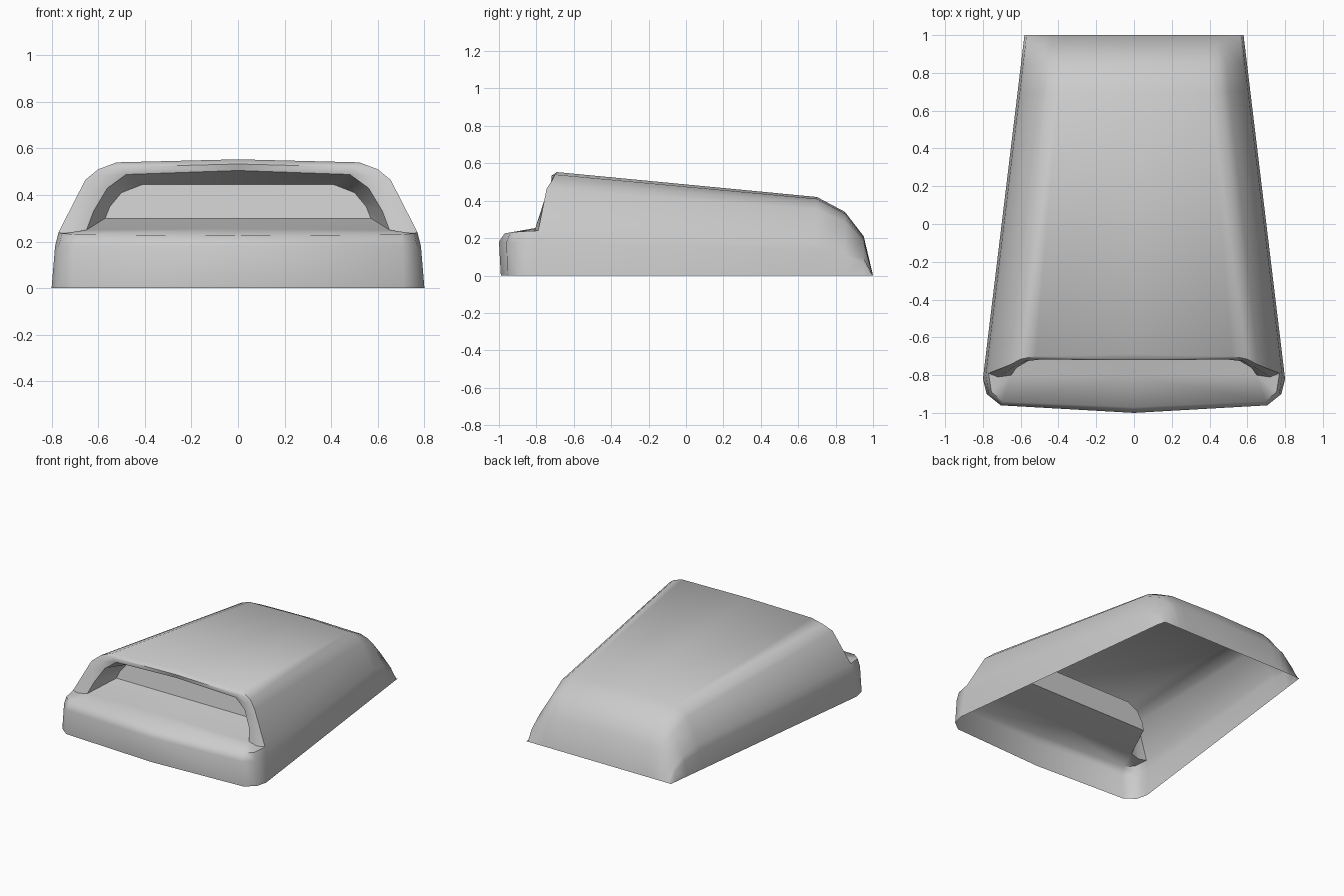
import bpy, bmesh

cube = bpy.data.objects.get("Cube")
if cube:
    bpy.data.objects.remove(cube, do_unlink=True)

grey = bpy.data.materials.new("plain_grey")
grey.use_nodes = True
colour = (0.6, 0.6, 0.6, 1)
grey.diffuse_color = colour
grey.node_tree.nodes["Principled BSDF"].inputs["Base Color"].default_value = colour

bm = bmesh.new()


def loft(rows):
    """Skin a list of equally long point rows with quads."""
    grid = [[bm.verts.new(p) for p in row] for row in rows]
    for a, b in zip(grid, grid[1:]):
        for i in range(len(a) - 1):
            bm.faces.new((a[i], a[i + 1], b[i + 1], b[i]))


# Outer edge of the intake, from the bottom of the side to the centre ridge
rim = [(.8, -.82, 0), (.785, -.8, .18), (.77, -.79, .24), (.655, -.745, .465),
       (.6, -.715, .51), (.52, -.7, .54), (0, -.69, .553)]


def station(y, width, height):
    """Rim profile scaled to a cross-section further back."""
    return [(x * width / .8, y, z * height / .553) for x, _, z in rim]


# Tapering cover that rounds down to the rear edge
loft([rim, station(.7, .616, .42), station(.85, .598, .34),
      station(.95, .586, .21), station(1, .58, 0)])

# Rolled lip and throat of the intake
lip_mid = [(.72, -.81, .24), (.635, -.755, .41), (.58, -.727, .48), (.5, -.718, .52), (0, -.72, .533)]
lip_in = [(.65, -.8, .25), (.62, -.76, .33), (.56, -.725, .43), (.48, -.71, .488), (0, -.71, .505)]
throat = [(.57, -.58, .3), (.55, -.57, .35), (.5, -.56, .41), (.41, -.55, .445), (0, -.55, .445)]
loft([rim[2:], lip_mid, lip_in, throat])

# Rear wall of the throat
bm.faces.new([bm.verts.new(p) for p in throat + [(0, -.58, .3)]])

# Front skirt with rounded corners
skirt_top = [rim[2], (.755, -.89, .235), (.695, -.94, .23), (0, -.97, .225)]
loft([[rim[0], (.78, -.9, 0), (.71, -.955, 0), (0, -.99, 0)],
      [rim[1], (.77, -.895, .18), (.705, -.96, .18), (0, -1, .18)],
      skirt_top])

# Ledge and sloping floor of the intake
sill = [rim[2], lip_mid[0], lip_in[0], (0, -.8, .255)]
loft([skirt_top, sill])
loft([sill[2:], [throat[0], (0, -.58, .3)]])

bmesh.ops.remove_doubles(bm, verts=bm.verts, dist=.0005)
bmesh.ops.recalc_face_normals(bm, faces=bm.faces)
mesh = bpy.data.meshes.new("intake_scoop")
bm.to_mesh(mesh)
bm.free()
mesh.materials.append(grey)

scoop = bpy.data.objects.new("intake_scoop", mesh)
bpy.context.collection.objects.link(scoop)
mirror = scoop.modifiers.new("Mirror", 'MIRROR')
mirror.use_axis[0] = True

# Smooth body with crisp floor and throat edges
bpy.ops.object.select_all(action='DESELECT')
scoop.select_set(True)
bpy.context.view_layer.objects.active = scoop
bpy.ops.object.shade_smooth_by_angle(angle=.95)
